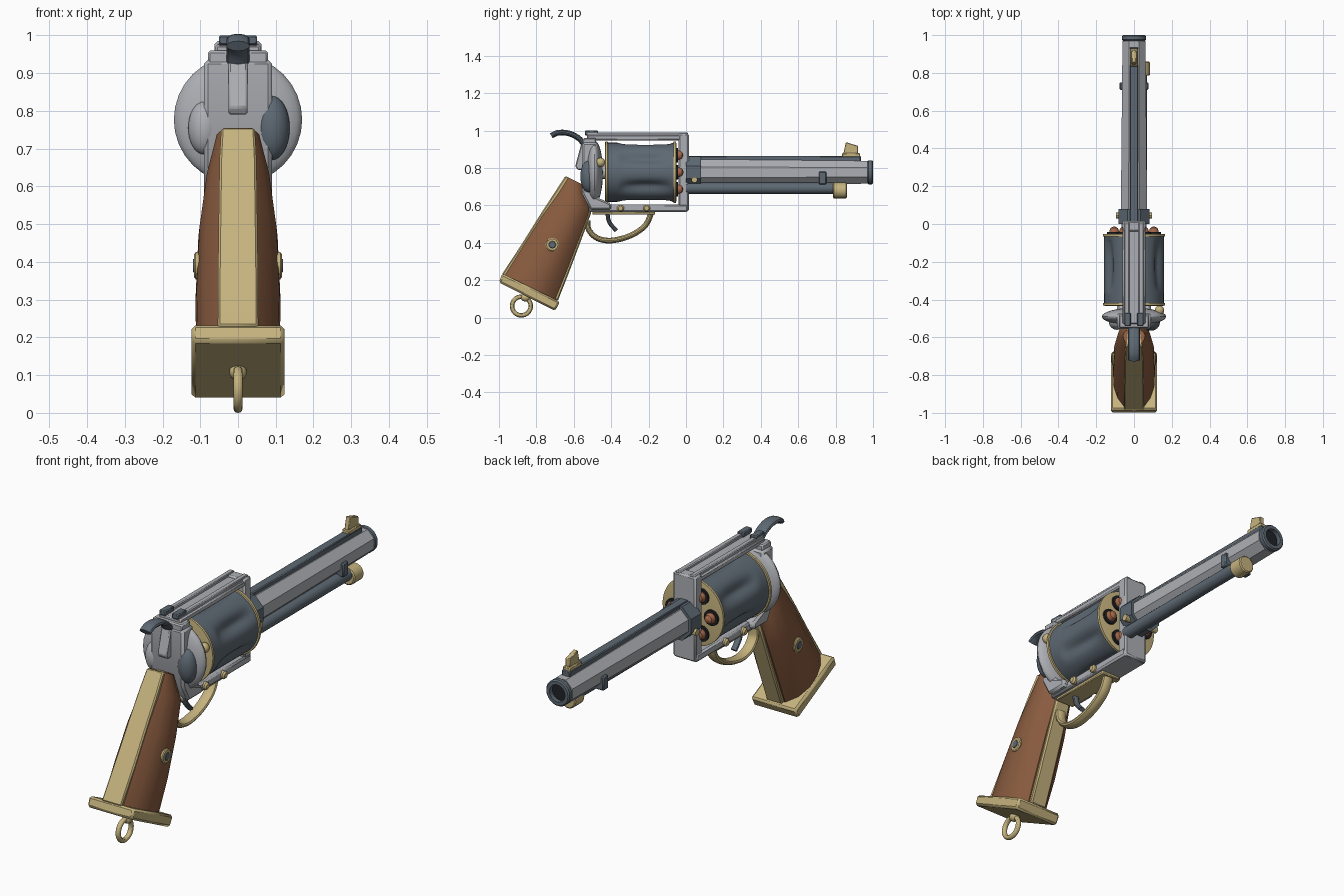
import bpy, bmesh, math
from mathutils import Vector

if "Cube" in bpy.data.objects:
    bpy.data.objects.remove(bpy.data.objects["Cube"])


def material(name, rgb):
    m = bpy.data.materials.new(name)
    m.use_nodes = True
    m.diffuse_color = (*rgb, 1)
    m.node_tree.nodes["Principled BSDF"].inputs["Base Color"].default_value = (*rgb, 1)
    return m


STEEL = material("light steel", (0.42, 0.43, 0.46))
SLATE = material("blued steel", (0.11, 0.14, 0.17))
BRASS = material("brass", (0.56, 0.45, 0.21))
WOOD = material("walnut", (0.25, 0.105, 0.05))
COPPER = material("copper", (0.38, 0.14, 0.07))
DARK = material("bore black", (0.015, 0.016, 0.02))
parts = []


def finish(name, bm, mat, bevel=0):
    bmesh.ops.remove_doubles(bm, verts=bm.verts, dist=0.0001)
    bmesh.ops.recalc_face_normals(bm, faces=bm.faces)
    me = bpy.data.meshes.new(name)
    bm.to_mesh(me)
    bm.free()
    ob = bpy.data.objects.new(name, me)
    bpy.context.collection.objects.link(ob)
    me.materials.append(mat)
    if bevel:
        mod = ob.modifiers.new("Bevel", "BEVEL")
        mod.width, mod.segments, mod.limit_method = bevel, 1, "ANGLE"
    parts.append(ob)
    return ob


def loft(name, rings, mat, bevel=0, caps=True):
    """Skin a list of point rings with quads."""
    bm = bmesh.new()
    loops = [[bm.verts.new(p) for p in ring] for ring in rings]
    n = len(loops[0])
    for a, b in zip(loops, loops[1:]):
        for i in range(n):
            bm.faces.new((a[i], a[(i + 1) % n], b[(i + 1) % n], b[i]))
    if caps:
        bm.faces.new(loops[0])
        bm.faces.new(loops[-1])
    return finish(name, bm, mat, bevel)


def prism(name, outline, half, mat, bevel=0, x=0):
    """Extrude a (y, z) outline along x."""
    return loft(name, [[(x + s * half, y, z) for y, z in outline] for s in (-1, 1)], mat, bevel)


def box(name, half, y0, y1, z0, z1, mat, bevel=0.006, x=0):
    return prism(name, [(y0, z0), (y1, z0), (y1, z1), (y0, z1)], half, mat, bevel, x)


def lathe(name, profile, centre, mat, sides=32, axis="y", turn=0.0):
    """Spin a (radius, distance) profile around the y or x axis."""
    cx, cy, cz = centre
    rings = []
    for r, d in profile:
        ring = []
        for i in range(sides):
            a = turn + math.tau * i / sides
            u, v = max(r, 0.0005) * math.cos(a), max(r, 0.0005) * math.sin(a)
            ring.append((cx + u, cy + d, cz + v) if axis == "y" else (cx + d, cy + u, cz + v))
        rings.append(ring)
    return loft(name, rings, mat)


def ellipsoid(name, centre, radii, mat):
    bm = bmesh.new()
    bmesh.ops.create_uvsphere(bm, u_segments=32, v_segments=16, radius=1)
    bmesh.ops.scale(bm, vec=radii, verts=bm.verts)
    bmesh.ops.translate(bm, vec=centre, verts=bm.verts)
    return finish(name, bm, mat)


def sweep(name, path, width, thick, mat, closed=False):
    """Sweep an oval section along a (y, z) path in the x = 0 plane."""
    rings, n = [], len(path)
    for i, (y, z) in enumerate(path):
        a = path[(i - 1) % n if closed else max(i - 1, 0)]
        b = path[(i + 1) % n if closed else min(i + 1, n - 1)]
        t = Vector((b[0] - a[0], b[1] - a[1])).normalized()
        ring = []
        for k in range(12):
            c, s = math.cos(math.tau * k / 12), math.sin(math.tau * k / 12)
            ring.append((width * c, y - t.y * thick * s, z + t.x * thick * s))
        rings.append(ring)
    if closed:
        rings.append(rings[0])
    return loft(name, rings, mat, caps=not closed)


def smooth_path(pts, steps=5):
    """Catmull-Rom interpolation of a few control points."""
    p = [Vector(q) for q in [pts[0], *pts, pts[-1]]]
    out = []
    for a, b, c, d in zip(p, p[1:], p[2:], p[3:]):
        for k in range(steps):
            t = k / steps
            out.append(tuple(0.5 * (2 * b + (c - a) * t + (2 * a - 5 * b + 4 * c - d) * t * t
                                    + (3 * b - a - 3 * c + d) * t ** 3)))
    return out + [tuple(p[-1])]


AX = 0.777  # height of the bore and cylinder axis
EIGHTH = math.pi / 8

# Barrel, rib, muzzle and collar
lathe("barrel", [(0.076, 0), (0.066, 0.97)], (0, 0, AX), STEEL, 8, turn=EIGHTH)
lathe("barrel_collar", [(0.09, 0), (0.09, 0.08)], (0, 0, AX), SLATE, 8, turn=EIGHTH)
box("barrel_rib", 0.022, 0, 0.935, 0.82, 0.864, SLATE, 0.004)
lathe("muzzle_ring", [(0.04, -0.03), (0.058, -0.03), (0.064, -0.024), (0.064, -0.006),
                      (0.058, 0), (0.042, 0), (0.042, -0.029)], (0, 1, AX), SLATE)
lathe("bore", [(0.043, -0.04), (0.043, -0.022)], (0, 1, AX), DARK)
lathe("collar_pin", [(0.016, -0.094), (0.016, 0.094)], (0, 0.045, 0.737), BRASS, 12, "x")

# Front sight
box("front_sight_base", 0.02, 0.835, 0.93, 0.855, 0.88, BRASS, 0.004)
prism("front_sight_blade", [(0.84, 0.87), (0.92, 0.87), (0.92, 0.918), (0.855, 0.938)],
      0.012, BRASS, 0.003)

# Ejector rod
lathe("ejector_rod", [(0.03, 0), (0.03, 0.8)], (0.04, 0, 0.692), SLATE, 20)
lathe("ejector_cap", [(0.036, 0.785), (0.042, 0.79), (0.042, 0.855), (0.037, 0.86)],
      (0.042, 0, 0.68), BRASS, 20)
box("ejector_clamp", 0.076, 0.71, 0.75, 0.712, 0.78, SLATE, 0.005)

# Fluted cylinder
rings = []
for j in range(25):
    f = j / 24
    fade = max(0, math.sin(math.pi * min(1, max(0, (f - 0.2) / 0.75)))) ** 0.6
    ring = []
    for i in range(96):
        a = math.tau * i / 96
        off = ((a + math.pi / 3) % (math.pi / 3) - math.pi / 6) / 0.22
        r = 0.158 - 0.025 * fade * math.exp(-off * off)
        ring.append((r * math.cos(a), -0.43 + 0.375 * f, AX + r * math.sin(a)))
    rings.append(ring)
loft("cylinder", rings, SLATE)
for label, y in (("rear", -0.425), ("front", -0.06)):
    lathe(label + "_cylinder_band", [(0.155, -0.008), (0.165, -0.006), (0.165, 0.006), (0.155, 0.008)],
          (0, y, AX), BRASS, 48)
for i in range(6):
    a = math.tau * i / 6
    c = (0.105 * math.cos(a), -0.056, AX + 0.105 * math.sin(a))
    lathe("chamber_%d" % i, [(0.038, -0.01), (0.038, 0.014)], c, DARK, 20)
    lathe("bullet_%d" % i, [(0.026, 0), (0.026, 0.018), (0.02, 0.034), (0.006, 0.042)], c, COPPER, 16)
lathe("cylinder_pin", [(0.035, -0.5), (0.035, 0)], (0, 0, AX), STEEL, 20)

# Frame
box("top_strap", 0.06, -0.53, 0.01, 0.948, 0.976, STEEL)
for s in (-1, 1):
    box("strap_rail", 0.013, -0.53, 0.01, 0.97, 0.99, STEEL, 0.004, s * 0.038)
    box("rear_sight", 0.017, -0.54, -0.47, 0.975, 1.0, SLATE, 0.004, s * 0.034)
box("front_post", 0.062, -0.04, 0.015, 0.567, 0.985, STEEL, 0.008)
box("lower_frame", 0.066, -0.52, 0.01, 0.565, 0.606, STEEL, 0.008)
prism("rear_frame", [(-0.555, 0.935), (-0.47, 0.935), (-0.47, 0.64), (-0.4, 0.61),
                     (-0.4, 0.575), (-0.51, 0.575), (-0.555, 0.66)], 0.09, STEEL, 0.01)
box("rear_frame_cap", 0.08, -0.55, -0.48, 0.92, 0.96, STEEL)
ellipsoid("recoil_shield", (0, -0.49, AX), (0.17, 0.046, 0.17), STEEL)
ellipsoid("loading_gate", (0.09, -0.52, 0.755), (0.047, 0.045, 0.085), SLATE)
ellipsoid("shield_bulge", (-0.09, -0.52, 0.755), (0.042, 0.04, 0.07), STEEL)
ellipsoid("gate_knob", (0.135, -0.457, 0.83), (0.025, 0.025, 0.025), BRASS)
for y in (-0.35, -0.21):
    lathe("frame_screw", [(0.012, -0.082), (0.019, -0.074), (0.019, 0.074), (0.012, 0.082)],
          (0, y, 0.585), BRASS, 16, "x")

# Hammer
prism("hammer_body", [(-0.53, 0.93), (-0.56, 0.93), (-0.592, 0.81), (-0.58, 0.79), (-0.53, 0.79)],
      0.025, STEEL, 0.005)
sweep("hammer_spur", smooth_path([(-0.54, 0.92), (-0.575, 0.96), (-0.63, 0.986),
                                  (-0.685, 0.988), (-0.72, 0.972)]), 0.031, 0.015, SLATE)

# Trigger and guard
box("guard_plate", 0.05, -0.5, -0.165, 0.55, 0.567, BRASS, 0.004)
sweep("trigger_guard", smooth_path([(-0.525, 0.52), (-0.52, 0.47), (-0.475, 0.425), (-0.4, 0.412),
                                    (-0.3, 0.437), (-0.22, 0.49), (-0.185, 0.56)]),
      0.028, 0.015, BRASS)
sweep("trigger", smooth_path([(-0.42, 0.56), (-0.41, 0.51), (-0.372, 0.465)]), 0.016, 0.011, SLATE)

# Grip: wood panels around a brass strap
backs = [(-0.985, 0.23), (-0.88, 0.39), (-0.78, 0.55), (-0.695, 0.68), (-0.645, 0.757)]
fronts = [(-0.685, 0.09), (-0.63, 0.23), (-0.562, 0.41), (-0.505, 0.565), (-0.55, 0.71)]
widths = [0.11, 0.113, 0.105, 0.085, 0.058]
half_section = [(0.04, 0.46), (0.2, 0.78), (0.4, 0.97), (0.6, 1), (0.8, 0.83), (0.95, 0.45)]
section = half_section + [(t, -w) for t, w in reversed(half_section)]
rings = []
for b, f, w in zip(backs, fronts, widths):
    rings.append([(w * k, b[0] + (f[0] - b[0]) * t, b[1] + (f[1] - b[1]) * t) for t, k in section])
loft("grip_wood", rings, WOOD)
loft("grip_strap", [[(s * w, *b), (s * w * 0.8, *f), (-s * w * 0.8, *f), (-s * w, *b)]
                    for s, w, b, f in zip([1] * 5, [0.054, 0.053, 0.051, 0.049, 0.045], backs, fronts)],
     BRASS, 0.006)
for s in (-1, 1):
    for label, r, d, mat in (("medallion_rim", 0.036, 0.116, BRASS), ("medallion_centre", 0.02, 0.119, SLATE)):
        lathe(label, [(r, s * 0.08), (r, s * (d - 0.004)), (r * 0.85, s * d)],
              (0, -0.715, 0.39), mat, 16, "x")
prism("butt_plate", [(-0.983, 0.236), (-1.0, 0.188), (-0.7, 0.036), (-0.673, 0.085)], 0.123, BRASS, 0.01)

# Lanyard ring
ellipsoid("lanyard_boss", (0, -0.858, 0.108), (0.023, 0.026, 0.022), BRASS)
sweep("lanyard_ring", [(-0.88 + 0.05 * math.cos(math.tau * i / 32), 0.062 + 0.05 * math.sin(math.tau * i / 32))
                       for i in range(32)], 0.012, 0.012, BRASS, closed=True)

# Smooth the round parts and keep hard edges
bpy.ops.object.select_all(action="DESELECT")
for ob in parts:
    ob.select_set(True)
bpy.context.view_layer.objects.active = parts[0]
bpy.ops.object.shade_smooth_by_angle(angle=math.radians(30))
